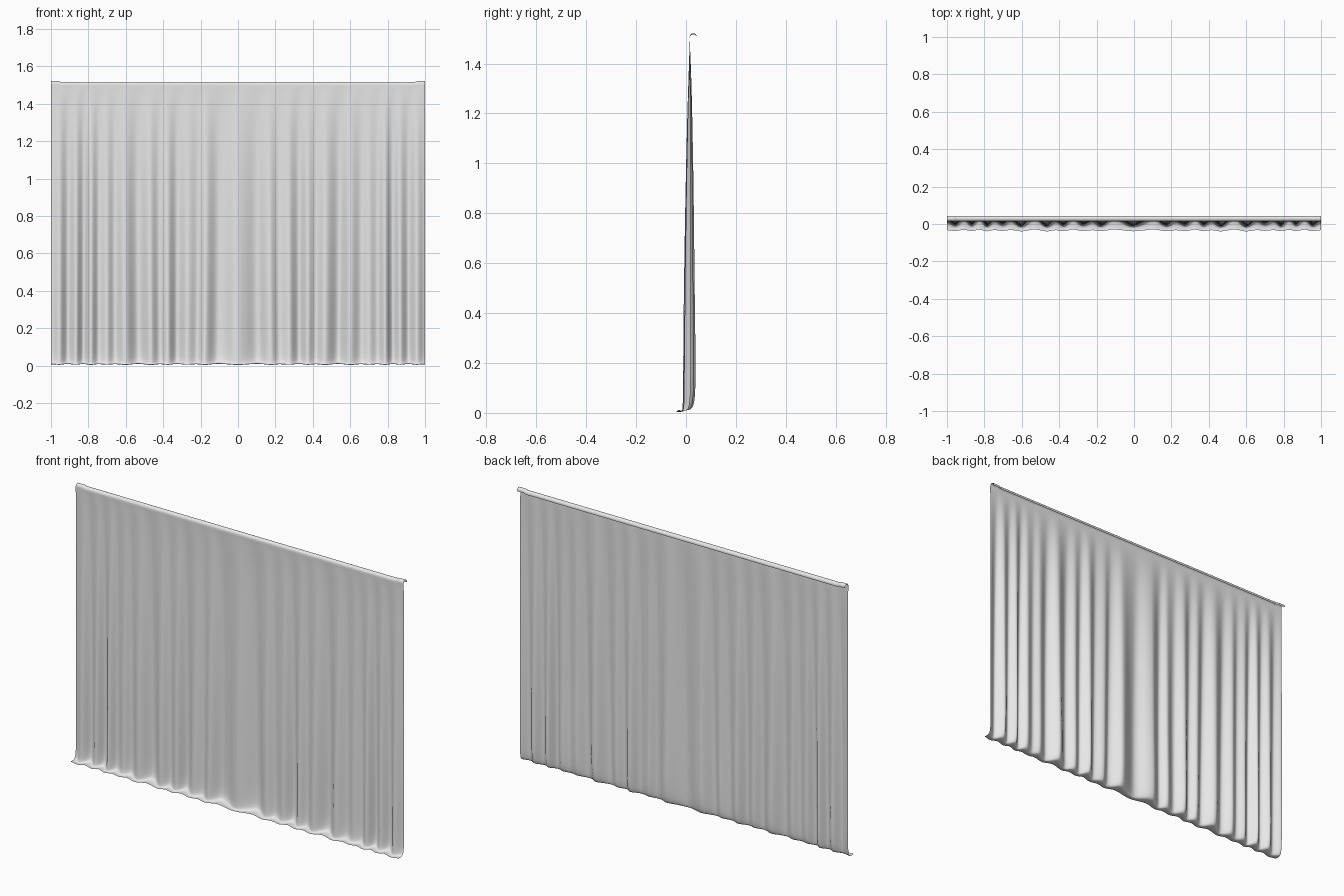
import bpy, math

if "Cube" in bpy.data.objects:
    bpy.data.objects.remove(bpy.data.objects["Cube"])

# fold extrema on one half: (x, depth), + is pushed back, - is forward
FOLDS = [(0, -.75), (.10, 1.0), (.17, -.7), (.215, .35), (.27, -.45), (.325, .9), (.375, -.6),
         (.42, .4), (.47, -.8), (.54, 1.0), (.605, -.75), (.66, .45), (.70, -.35), (.745, .5),
         (.785, -.7), (.825, .8), (.865, -.5), (.91, .85), (.955, -.55), (1.0, .3)]

# side profile from the floor lip upward: (y, z, fold strength)
PROFILE = [(-.035, .008, .2), (-.024, .006, .25), (-.012, .006, .4), (-.003, .009, .6),
           (.003, .018, .8), (.007, .04, .92), (.009, .09, 1), (.010, .18, 1), (.010, .32, .95),
           (.010, .5, .86), (.011, .7, .76), (.012, .9, .64), (.013, 1.08, .5), (.014, 1.24, .35),
           (.015, 1.36, .2), (.015, 1.44, .08), (.015, 1.48, .02), (.0145, 1.495, 0)]
# rolled-over top hem
for i in range(9):
    a = math.radians(180 - i * 25)
    PROFILE.append((.029 + .0145 * math.cos(a), 1.503 + .0145 * math.sin(a), 0))


def fold(x):
    """Depth of the pleats at x, mirrored about the centre."""
    s = abs(x)
    for (x0, d0), (x1, d1) in zip(FOLDS, FOLDS[1:]):
        if s <= x1 + 1e-6:
            t = min(1, max(0, (s - x0) / (x1 - x0)))
            t = t * t * (3 - 2 * t)
            return d0 + (d1 - d0) * t
    return FOLDS[-1][1]


def build_curtain(cols=320):
    verts, faces = [], []
    for y, z, k in PROFILE:
        drop = 1 - min(1, z / 1.5)
        for i in range(cols + 1):
            x = -1 + 2 * i / cols
            f = fold(x)
            ripple = .0015 * math.sin(37 * x + 1) + .001 * math.sin(83 * x)
            # pleats lean sideways slightly as they reach the floor
            lean = .008 * drop ** 3 * math.sin(9 * x) * (1 - x * x)
            zz = z + (.0035 * f if z < .015 else 0)
            if z > 1.49 and abs(x) > .95:
                zz += .004
            verts.append((x + lean, y + .027 * k * f + ripple * k, max(.001, zz)))
    w = cols + 1
    for r in range(len(PROFILE) - 1):
        for c in range(cols):
            a = r * w + c
            faces.append((a, a + 1, a + 1 + w, a + w))
    me = bpy.data.meshes.new("curtain")
    me.from_pydata(verts, [], faces)
    me.polygons.foreach_set("use_smooth", [True] * len(me.polygons))
    ob = bpy.data.objects.new("curtain", me)
    bpy.context.collection.objects.link(ob)
    sub = ob.modifiers.new("smooth_cloth", 'SUBSURF')
    sub.levels = sub.render_levels = 1
    return ob


# cloth colour
cloth = bpy.data.materials.new("light grey cloth")
cloth.diffuse_color = (.8, .8, .8, 1)
cloth.use_nodes = True
cloth.node_tree.nodes["Principled BSDF"].inputs["Base Color"].default_value = cloth.diffuse_color
build_curtain().data.materials.append(cloth)
